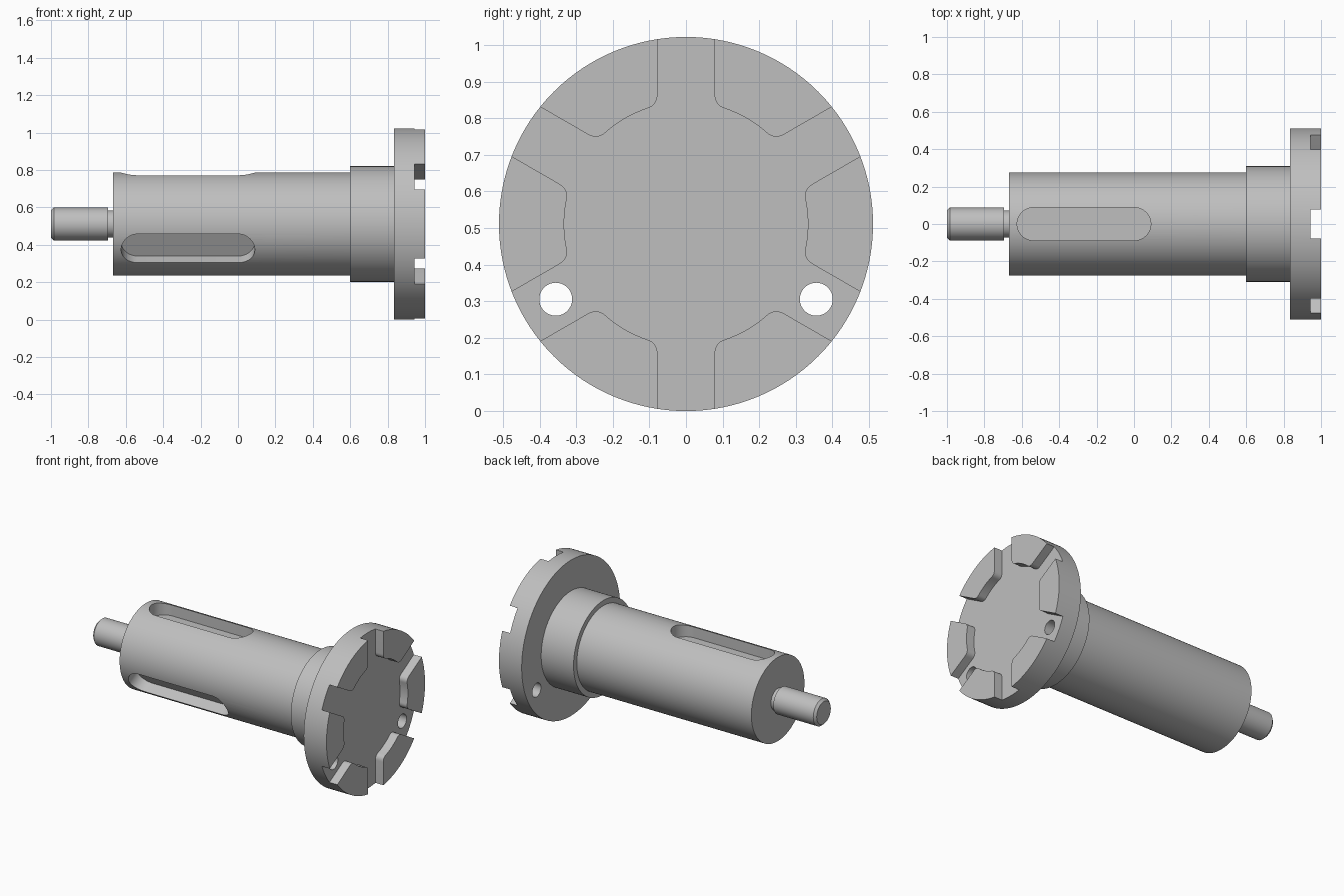
import bpy
import bmesh
from math import pi, sin, cos, asin, radians
from mathutils import Matrix, Vector

if "Cube" in bpy.data.objects:
    bpy.data.objects.remove(bpy.data.objects["Cube"], do_unlink=True)

R = 0.511                 # flange radius, also the height of the axis
SEGMENTS = 128
LIFT = Matrix.Translation((0, 0, R))
FACE_X = Matrix(((0, 0, 1), (1, 0, 0), (0, 1, 0))).to_4x4()   # local z -> world x

steel = bpy.data.materials.new("machined grey")
steel.use_nodes = True
grey = (0.52, 0.52, 0.52, 1)
steel.diffuse_color = grey
steel.node_tree.nodes["Principled BSDF"].inputs["Base Color"].default_value = grey


def make_object(name, bm):
    bmesh.ops.recalc_face_normals(bm, faces=bm.faces)
    mesh = bpy.data.meshes.new(name)
    bm.to_mesh(mesh)
    bm.free()
    mesh.materials.append(steel)
    obj = bpy.data.objects.new(name, mesh)
    bpy.context.collection.objects.link(obj)
    return obj


def lathe(name, profile):
    """Revolve (x, radius) points around the x axis."""
    bm = bmesh.new()
    rings = []
    for x, r in profile:
        rings.append([bm.verts.new((x, r * sin(2 * pi * i / SEGMENTS),
                                    R + r * cos(2 * pi * i / SEGMENTS)))
                      for i in range(SEGMENTS)])
    for a, b in zip(rings, rings[1:]):
        for i in range(SEGMENTS):
            j = (i + 1) % SEGMENTS
            bm.faces.new((a[i], a[j], b[j], b[i]))
    bm.faces.new(rings[0])
    bm.faces.new(rings[-1])
    return make_object(name, bm)


def prism(name, outline, low, high, matrix):
    """Extrude a flat outline from local z = low to high."""
    bm = bmesh.new()
    face = bm.faces.new([bm.verts.new((p[0], p[1], low)) for p in outline])
    top = bmesh.ops.extrude_face_region(bm, geom=[face])["geom"]
    verts = [v for v in top if isinstance(v, bmesh.types.BMVert)]
    bmesh.ops.translate(bm, verts=verts, vec=(0, 0, high - low))
    bm.transform(matrix)
    return make_object(name, bm)


def arc(cx, cy, r, start, end, steps):
    return [(cx + r * cos(start + (end - start) * i / steps),
             cy + r * sin(start + (end - start) * i / steps))
            for i in range(steps + 1)]


def cut(target, cutter):
    cutter.hide_render = True
    mod = target.modifiers.new("cut", "BOOLEAN")
    mod.operation = "DIFFERENCE"
    mod.solver = "EXACT"
    mod.object = cutter
    bpy.context.view_layer.objects.active = target
    bpy.ops.object.modifier_apply(modifier=mod.name)
    bpy.data.objects.remove(cutter, do_unlink=True)


# Turned body: chamfered spigot, neck, shaft, collar and flange
body = lathe("flanged_shaft", [
    (-1.0, 0.073), (-0.985, 0.0875), (-0.695, 0.0875), (-0.695, 0.072),
    (-0.667, 0.072), (-0.667, 0.275), (0.6, 0.275), (0.6, 0.309),
    (0.835, 0.309), (0.835, R), (1.0, R)])

# Two round-ended keyways
key_r = 0.088
keyway = arc(0.002, 0, key_r, -pi / 2, pi / 2, 24) + arc(-0.537, 0, key_r, pi / 2, 3 * pi / 2, 24)
for angle in (0, 120):
    cut(body, prism("keyway_cutter", keyway, 0.19, 0.4,
                    LIFT @ Matrix.Rotation(radians(angle), 4, "X")))

# Recess in the flange face: round centre with six radial slots
core_r, slot_half, fillet = 0.333, 0.078, 0.031


def polar(r, a):
    return Vector((r * cos(a), r * sin(a)))


def pad_edge():
    """Inner outline of the raised pad centred on angle 0, from below to above."""
    edge = pi / 6 - asin(slot_half / core_r)
    corner = polar(core_r, edge)
    start = polar(core_r, edge - fillet / core_r)
    end = corner + polar(fillet, pi / 6)
    curve = [start * (1 - t) ** 2 + corner * 2 * t * (1 - t) + end * t ** 2
             for t in (i / 8 for i in range(1, 9))]
    upper = curve + [polar(0.6, pi / 6 - asin(slot_half / 0.6))]
    lower = [Vector((p.x, -p.y)) for p in reversed(upper)]
    a = edge - fillet / core_r
    return lower + [Vector(p) for p in arc(0, 0, core_r, -a, a, 10)] + upper


recess = []
for k in range(6):
    turn = Matrix.Rotation(k * pi / 3, 2)
    recess += [turn @ p for p in pad_edge()]
cut(body, prism("recess_cutter", recess, 0.943, 1.1, LIFT @ FACE_X))

# Three bolt holes in alternate slots
for k in range(3):
    c = polar(0.411, pi / 2 + k * 2 * pi / 3)
    hole = arc(c.x, c.y, 0.045, 0, 2 * pi, 40)[:-1]
    cut(body, prism("bolt_hole_cutter", hole, 0.75, 1.1, LIFT @ FACE_X))

# Smooth turned surfaces, crisp machined edges
bpy.ops.object.select_all(action="DESELECT")
body.select_set(True)
bpy.context.view_layer.objects.active = body
bpy.ops.object.shade_smooth_by_angle(angle=radians(30))
